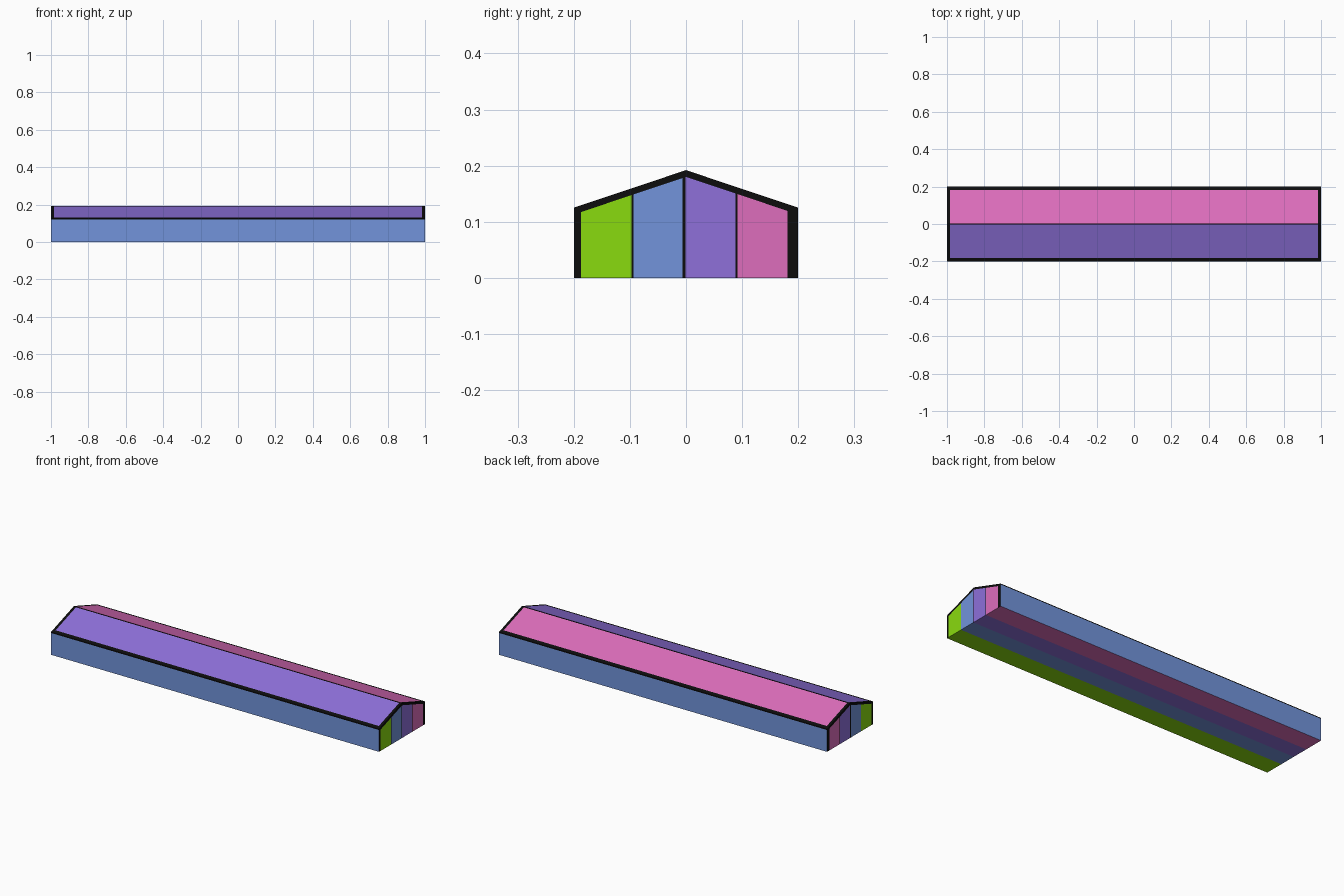
import bpy, bmesh
from mathutils import Vector

if "Cube" in bpy.data.objects:
    bpy.data.objects.remove(bpy.data.objects["Cube"])


def lin(c):
    c /= 255
    return c / 12.92 if c <= 0.04045 else ((c + 0.055) / 1.055) ** 2.4


COLOURS = [("black", (13, 13, 13)), ("green", (138, 219, 15)), ("blue", (114, 148, 219)),
           ("purple", (142, 112, 218)), ("pink", (221, 109, 188))]
BLACK, GREEN, BLUE, PURPLE, PINK = range(5)

W, EAVE, RIDGE = 0.2, 0.125, 0.192
SLOPE = (RIDGE - EAVE) / W
BORDER = 0.012                        # height of the dark trim under the roof line
END_X = 0.985                         # inner edge of the trim at the roof ends
# end panels: (y start, y end, colour), dark gaps in between
PANELS = [(-0.187, -0.097, GREEN), (-0.094, -0.006, BLUE),
          (-0.001, 0.088, PURPLE), (0.092, 0.181, PINK)]
STRIPES = [-0.0955, -0.0035, 0.09]    # stripe joints on the underside

# gabled body: pentagon profile extruded along x
bm = bmesh.new()
profile = [(-W, 0), (W, 0), (W, EAVE), (0, RIDGE), (-W, EAVE)]
base = bm.faces.new([bm.verts.new((-1, y, z)) for y, z in profile])
ext = bmesh.ops.extrude_face_region(bm, geom=[base])
bmesh.ops.translate(bm, vec=(2, 0, 0),
                    verts=[g for g in ext["geom"] if isinstance(g, bmesh.types.BMVert)])
bmesh.ops.recalc_face_normals(bm, faces=bm.faces[:])


def cut(test, co, no):
    """Cut only the faces chosen by the test."""
    faces = [f for f in bm.faces if test(f.normal)]
    geom = set(faces)
    for f in faces:
        geom.update(f.edges)
        geom.update(f.verts)
    bmesh.ops.bisect_plane(bm, geom=list(geom), plane_co=co, plane_no=no)
    bm.normal_update()


is_end = lambda n: abs(n.x) > 0.9
is_roof = lambda n: n.z > 0.5
is_floor = lambda n: n.z < -0.5
is_wall = lambda n: abs(n.y) > 0.9 and abs(n.z) < 0.1

for a, b, _ in PANELS:
    for y in (a, b):
        cut(is_end, (0, y, 0), (0, 1, 0))
for s in (-1, 1):
    cut(is_end, (0, 0, RIDGE - BORDER), Vector((0, s * SLOPE, 1)).normalized())
    cut(is_roof, (s * END_X, 0, 0), (1, 0, 0))
    cut(is_roof, (0, s * 0.181, 0), (0, 1, 0))
    cut(is_roof, (0, s * 0.004, 0), (0, 1, 0))
cut(is_wall, (0, 0, 0.12), (0, 0, 1))
for y in STRIPES:
    cut(is_floor, (0, y, 0), (0, 1, 0))


def colour(f):
    n, c = f.normal, f.calc_center_median()
    if is_end(n):
        if c.z > RIDGE - BORDER - SLOPE * abs(c.y):
            return BLACK
        return next((m for a, b, m in PANELS if a < c.y < b), BLACK)
    if is_roof(n):
        if abs(c.x) > END_X or not 0.004 < abs(c.y) < 0.181:
            return BLACK
        return PINK if c.y > 0 else PURPLE
    if is_floor(n):
        return GREEN + sum(c.y > y for y in STRIPES)
    return BLACK if c.z > 0.12 else BLUE


for f in bm.faces:
    f.material_index = colour(f)
    f.smooth = False

mesh = bpy.data.meshes.new("gabled_bar")
bm.to_mesh(mesh)
bm.free()
for name, rgb in COLOURS:
    mat = bpy.data.materials.new(name)
    mat.diffuse_color = (*[lin(v) for v in rgb], 1)
    mat.use_nodes = True
    mat.node_tree.nodes["Principled BSDF"].inputs["Base Color"].default_value = mat.diffuse_color
    mesh.materials.append(mat)
bpy.context.collection.objects.link(bpy.data.objects.new("gabled_bar", mesh))
